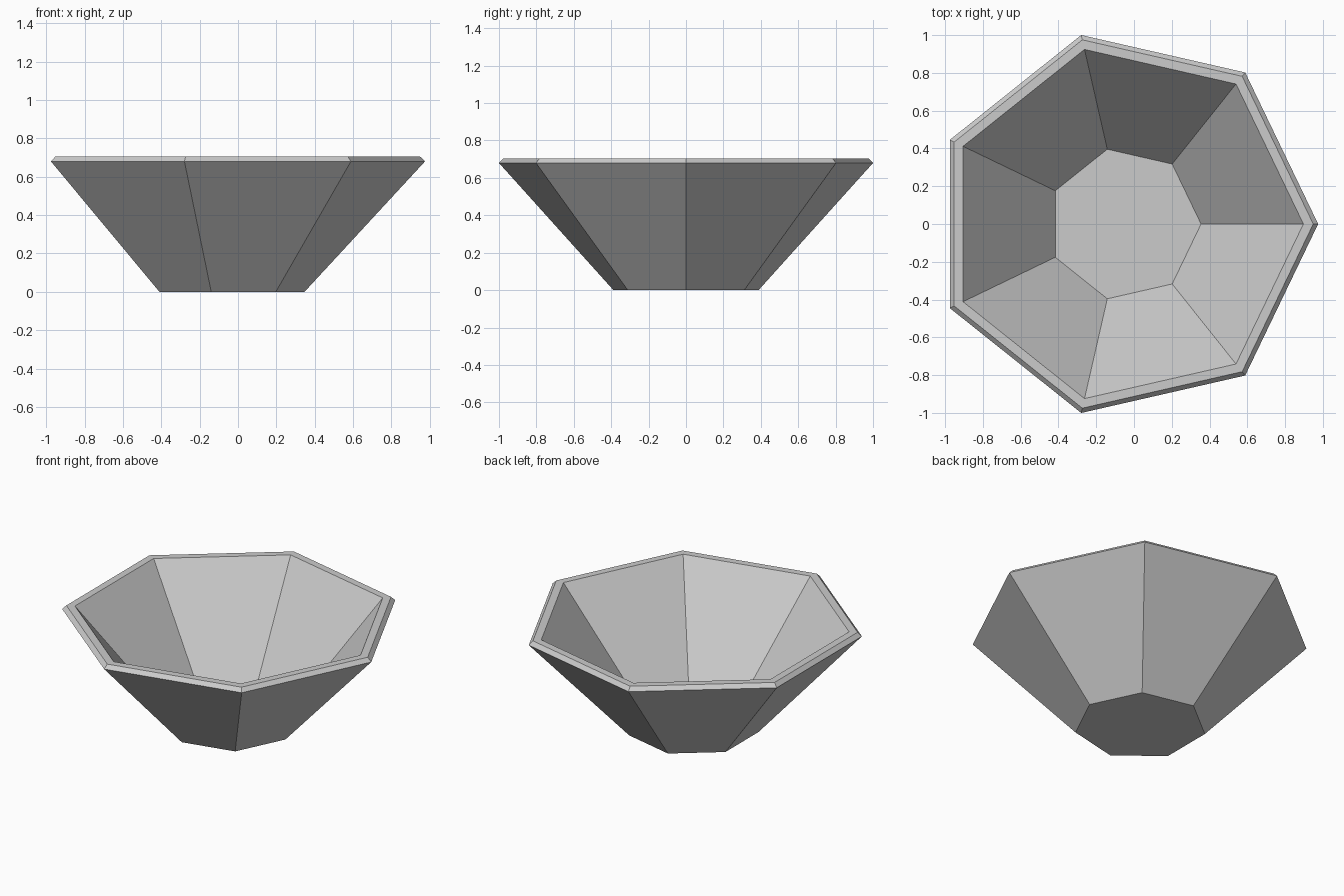
import bpy
import bmesh
from math import cos, sin, tau

cube = bpy.data.objects.get("Cube")
if cube:
    bpy.data.objects.remove(cube, do_unlink=True)

SIDES = 7
CENTRE_X = -0.051

# Section of the bowl as (corner radius, height), from underside to inner floor
PROFILE = [
    (0.398, 0.0),     # foot
    (1.026, 0.68),    # widest edge
    (1.0, 0.705),     # rim, outer
    (0.948, 0.705),   # rim, inner
    (0.406, 0.07),    # inner floor
]

grey = bpy.data.materials.new("light grey")
grey.use_nodes = True
colour = (0.6, 0.6, 0.6, 1)
grey.diffuse_color = colour
grey.node_tree.nodes["Principled BSDF"].inputs["Base Color"].default_value = colour

# Seven-sided rings joined by flat walls
bm = bmesh.new()
rings = [
    [bm.verts.new((CENTRE_X + r * cos(tau * i / SIDES), r * sin(tau * i / SIDES), z))
     for i in range(SIDES)]
    for r, z in PROFILE
]
for low, high in zip(rings, rings[1:]):
    for i in range(SIDES):
        j = (i + 1) % SIDES
        bm.faces.new((low[i], low[j], high[j], high[i]))

# Underside and inner floor
bm.faces.new(rings[0][::-1])
bm.faces.new(rings[-1])
bmesh.ops.recalc_face_normals(bm, faces=bm.faces)

mesh = bpy.data.meshes.new("bowl")
bm.to_mesh(mesh)
bm.free()
mesh.materials.append(grey)
bowl = bpy.data.objects.new("bowl", mesh)
bpy.context.collection.objects.link(bowl)
